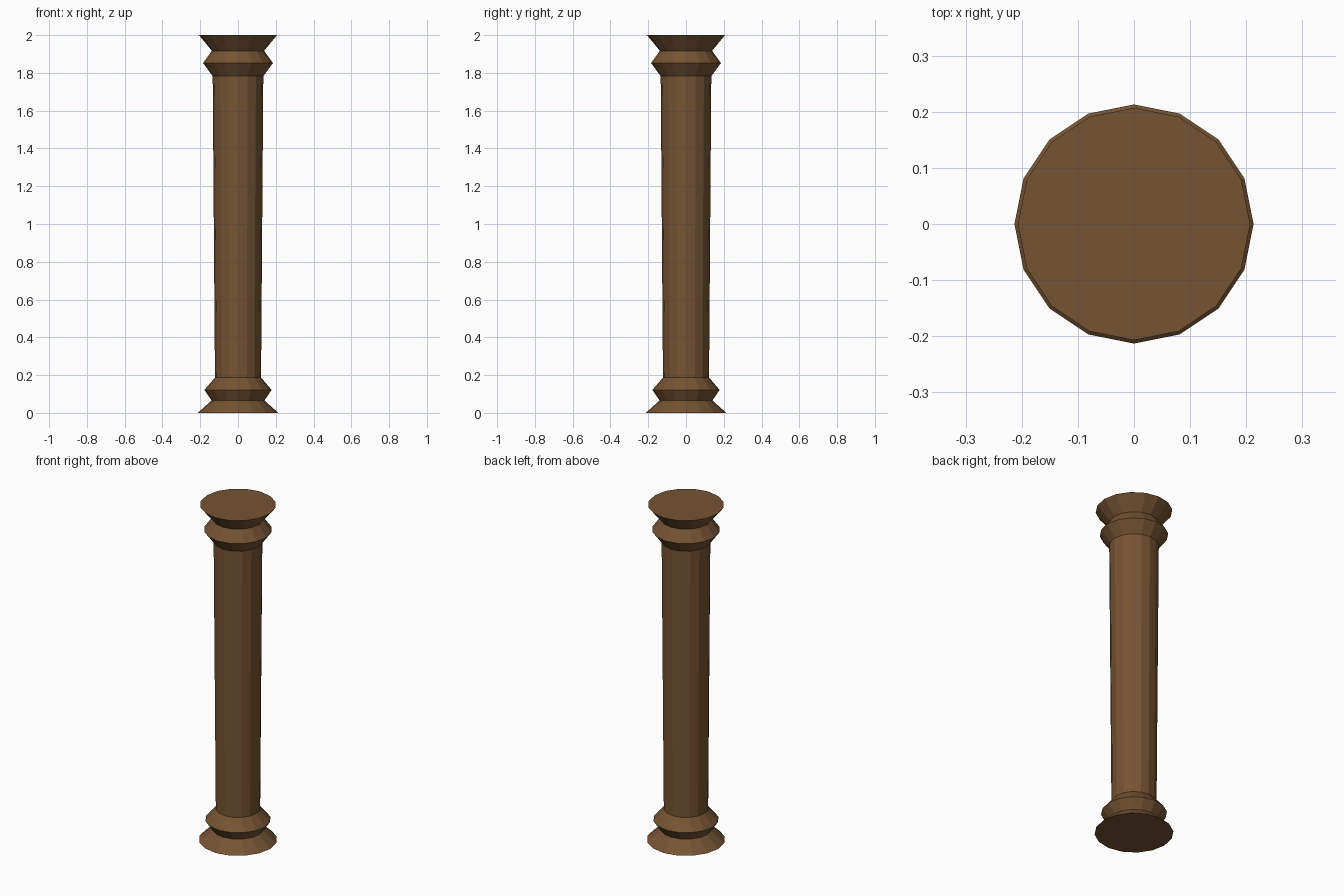
import bpy
import bmesh
from math import cos, sin, tau

cube = bpy.data.objects.get("Cube")
if cube:
    bpy.data.objects.remove(cube, do_unlink=True)

SIDES = 16

# Single brown wood colour
wood = bpy.data.materials.new("brown_wood")
wood.use_nodes = True
colour = (0.18, 0.088, 0.033, 1)
wood.diffuse_color = colour
wood.node_tree.nodes["Principled BSDF"].inputs["Base Color"].default_value = colour


def lathe(name, profile):
    """Turn a (radius, height) profile into a capped faceted solid."""
    bm = bmesh.new()
    rings = [[bm.verts.new((r * cos(tau * i / SIDES), r * sin(tau * i / SIDES), z))
              for i in range(SIDES)] for r, z in profile]
    for low, high in zip(rings, rings[1:]):
        for i in range(SIDES):
            j = (i + 1) % SIDES
            bm.faces.new((low[i], low[j], high[j], high[i]))
    bm.faces.new(rings[0][::-1])
    bm.faces.new(rings[-1])
    mesh = bpy.data.meshes.new(name)
    bm.to_mesh(mesh)
    bm.free()
    mesh.materials.append(wood)
    obj = bpy.data.objects.new(name, mesh)
    bpy.context.collection.objects.link(obj)
    return obj


# Base flare, lower ring, tapered shaft, upper ring and top flare in one turning
lathe("column", [
    (0.213, 0.0), (0.14, 0.066), (0.178, 0.122), (0.122, 0.187),
    (0.134, 1.783), (0.185, 1.852), (0.138, 1.917), (0.207, 2.0),
])
